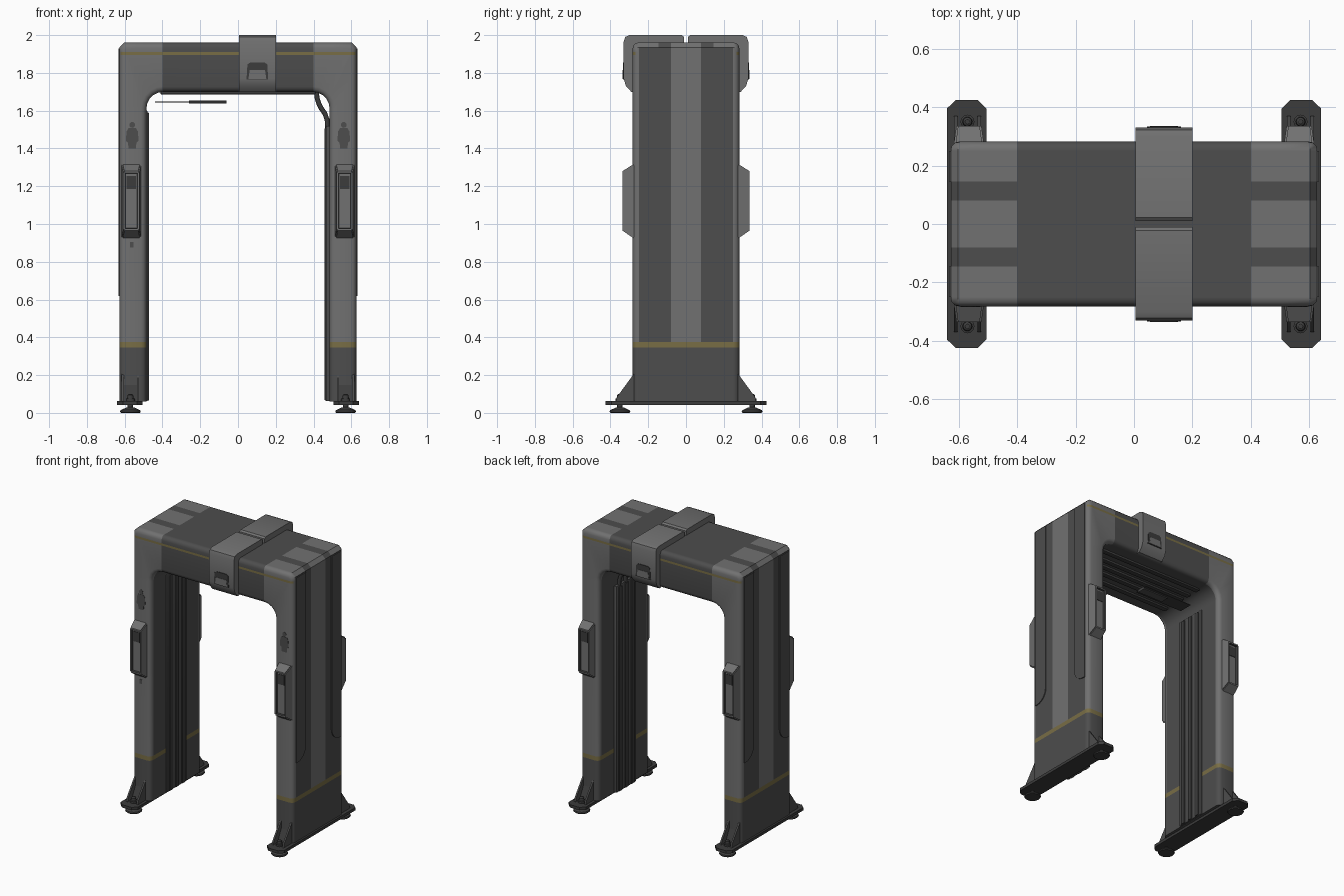
import bpy, bmesh, math
from mathutils import Vector

if "Cube" in bpy.data.objects:
    bpy.data.objects.remove(bpy.data.objects["Cube"])


def mat(name, *c):
    m = bpy.data.materials.new(name)
    m.diffuse_color = (*c, 1)
    m.use_nodes = True
    m.node_tree.nodes["Principled BSDF"].inputs["Base Color"].default_value = m.diffuse_color
    return m


LIGHT = mat("mid_grey", .165, .165, .165)
DARK = mat("dark_grey", .075, .075, .075)
BLACK = mat("charcoal", .045, .045, .045)
GOLD = mat("dull_gold", .19, .155, .06)


def finish(name, bm, mats, smooth=35):
    bmesh.ops.recalc_face_normals(bm, faces=bm.faces)
    me = bpy.data.meshes.new(name)
    bm.to_mesh(me)
    bm.free()
    ob = bpy.data.objects.new(name, me)
    bpy.context.collection.objects.link(ob)
    for m in mats:
        me.materials.append(m)
    bpy.ops.object.select_all(action='DESELECT')
    bpy.context.view_layer.objects.active = ob
    ob.select_set(True)
    bpy.ops.object.shade_smooth_by_angle(angle=math.radians(smooth))
    return ob


def prism(name, pts, axis, a, b, m, bevel=0):
    """Extrude a 2D outline along an axis from a to b."""
    def place(p, d):
        return {'x': (d, p[0], p[1]), 'y': (p[0], d, p[1]), 'z': (p[0], p[1], d)}[axis]
    bm = bmesh.new()
    lo = [bm.verts.new(place(p, a)) for p in pts]
    hi = [bm.verts.new(place(p, b)) for p in pts]
    n = len(pts)
    bm.faces.new(lo)
    bm.faces.new(hi[::-1])
    for i in range(n):
        bm.faces.new((lo[i], lo[(i + 1) % n], hi[(i + 1) % n], hi[i]))
    if bevel:
        bmesh.ops.bevel(bm, geom=bm.edges[:], offset=bevel, segments=2, profile=.5, affect='EDGES')
    return finish(name, bm, [m])


def box(name, x0, x1, y0, y1, z0, z1, m, bevel=0):
    return prism(name, [(x0, y0), (x1, y0), (x1, y1), (x0, y1)], 'z', z0, z1, m, bevel)


def lathe(name, prof, x, y, m, n=20):
    """Turned part from (radius, height) points."""
    bm = bmesh.new()
    rings = [[bm.verts.new((x + r * math.cos(t * math.tau / n), y + r * math.sin(t * math.tau / n), z))
              for t in range(n)] for r, z in prof]
    for a, b in zip(rings, rings[1:]):
        for i in range(n):
            bm.faces.new((a[i], a[(i + 1) % n], b[(i + 1) % n], b[i]))
    bm.faces.new(rings[0])
    bm.faces.new(rings[-1])
    return finish(name, bm, [m])


# Portal body: matched outer and inner outlines joined into a solid arch
W, IN, D, R = .627, .485, .282, .09
outer = [(-W, .06), (-W, 1.61), (-W, 1.78), (-W, 1.935), (-.602, 1.96), (-.5, 1.96), (-.395, 1.96)]
inner = [(-IN, .06)]
for k in range(6):
    t = math.pi / 2 * k / 5
    inner.append((-.395 - R * math.cos(t), 1.61 + R * math.sin(t)))
outer += [(-x, z) for x, z in outer[::-1]]
inner += [(-x, z) for x, z in inner[::-1]]
bm = bmesh.new()
of, ob_, nf, nb = [[bm.verts.new((x, y, z)) for x, z in line]
                   for line, y in ((outer, -D), (outer, D), (inner, -D), (inner, D))]
N = len(outer)
for i in range(N - 1):
    for a, b in ((of, nf), (ob_, of), (nf, nb), (nb, ob_)):
        bm.faces.new((a[i], a[i + 1], b[i + 1], b[i]))
for i in (0, N - 1):
    bm.faces.new((of[i], nf[i], nb[i], ob_[i]))
bmesh.ops.recalc_face_normals(bm, faces=bm.faces)
rim = []
for e in bm.edges:
    flat = [abs(f.normal.y) > .9 for f in e.link_faces]
    foot = any(f.normal.z < -.9 and f.calc_center_median().z < .1 for f in e.link_faces)
    if flat[0] != flat[1] and not foot:
        rim.append(e)
bmesh.ops.bevel(bm, geom=rim, offset=.028, segments=3, profile=.5, affect='EDGES')
# Cut the colour borders into the body
cuts = [((1, 0, 0), v) for v in (-.4, .4)]
cuts += [((0, 1, 0), s * v) for v in (.08, .145, .25) for s in (-1, 1)]
cuts += [((0, 0, 1), v) for v in (.345, .375, 1.895, 1.91)]
for nrm, v in cuts:
    bmesh.ops.bisect_plane(bm, geom=bm.verts[:] + bm.edges[:] + bm.faces[:], dist=1e-5,
                           plane_co=Vector(nrm) * v, plane_no=nrm)
bmesh.ops.recalc_face_normals(bm, faces=bm.faces)
for f in bm.faces:
    c, n = f.calc_center_median(), f.normal
    ax, ay = abs(c.x), abs(c.y)
    inside = abs(n.y) < .5 and ax < .52 and c.z < 1.75
    if c.z < .345:
        k = 1
    elif c.z < .375:
        k = 3
    elif inside:
        k = 0 if ay > .25 and ax > .4 else 1
    elif abs(n.y) > .6:
        k = 3 if 1.895 < c.z < 1.91 else (0 if ax > .4 else 1)
    elif n.z > .6:
        k = 0 if ax > .4 and (ay < .08 or ay > .145) else 1
    else:
        k = 0 if (ay < .08 or ay > .25) and ax > .4 else 1
    f.material_index = k
finish("portal_body", bm, [LIGHT, DARK, BLACK, GOLD])

for s in (-1, 1):
    # Front and back halves of the beam clamp with a latch window
    prism("beam_clamp", [(s * y, z) for y, z in (
        (.27, 1.70), (.29, 1.70), (.318, 1.73), (.33, 1.77), (.33, 1.965), (.322, 1.99), (.30, 2.0),
        (.022, 2.0), (.01, 1.99), (.01, 1.95), (.27, 1.95))], 'x', .005, .2, LIGHT)
    prism("latch_frame", [(.045, 1.765), (.16, 1.765), (.155, 1.845), (.14, 1.855), (.065, 1.855), (.05, 1.845)],
          'y', s * .325, s * .334, BLACK)
    prism("latch_plate", [(.055, 1.768), (.15, 1.768), (.143, 1.815), (.062, 1.815)],
          'y', s * .33, s * .336, LIGHT)

for sx in (-1, 1):
    cx = sx * .565
    # Base plate with clipped corners
    prism("base_plate", [(sx * .5725 + a * .0675, b * .425) for a, b in (
        (-.55, -1), (.55, -1), (1, -.93), (1, .93), (.55, 1), (-.55, 1), (-1, .93), (-1, -.93))],
        'z', .042, .062, BLACK)
    for sy in (-1, 1):
        # Levelling foot and its bolt
        lathe("levelling_foot", [(.05, 0), (.055, .006), (.052, .014), (.022, .028), (.014, .03), (.014, .045)],
              sx * .57, sy * .35, BLACK)
        lathe("foot_bolt", [(.024, .06), (.024, .075), (.017, .077), (.015, .095), (.008, .1)],
              sx * .57, sy * .35, BLACK, 12)
        # Triangular gussets
        for gx in (.53, .61):
            prism("base_gusset", [(sy * .26, .062), (sy * .37, .062), (sy * .365, .085), (sy * .27, .215), (sy * .26, .215)],
                  'x', sx * gx - .006, sx * gx + .006, DARK)
        prism("gusset_web", [(sy * .26, .062), (sy * .325, .062), (sy * .27, .17), (sy * .26, .17)],
              'x', sx * .57 - .036, sx * .57 + .036, BLACK)
        # Reader pod: tapered housing with a sunken window
        bm = bmesh.new()
        back = [bm.verts.new((cx + a * .053, sy * .265, z)) for a, z in ((-1, .915), (1, .915), (1, 1.325), (-1, 1.325))]
        fr = [bm.verts.new((cx + a * .043, sy * .336, z)) for a, z in ((-1, .965), (1, .965), (1, 1.28), (-1, 1.28))]
        bm.faces.new(back)
        face = bm.faces.new(fr)
        for i in range(4):
            bm.faces.new((back[i], back[(i + 1) % 4], fr[(i + 1) % 4], fr[i]))
        bmesh.ops.recalc_face_normals(bm, faces=bm.faces)
        edges = [e for e in bm.edges if all(abs(f.normal.y) < .9 for f in e.link_faces)]
        wall = bmesh.ops.inset_region(bm, faces=[face], thickness=.015)['faces']
        sunk = bmesh.ops.inset_region(bm, faces=[face], thickness=.003, depth=-.015)['faces']
        for f in sunk:
            f.material_index = 1
        bmesh.ops.bevel(bm, geom=edges, offset=.006, segments=2, affect='EDGES')
        finish("reader_pod", bm, [LIGHT, BLACK])
        box("pod_window", cx - .024, cx + .024, sy * .318, sy * .325, 1.185, 1.255, BLACK)
        # Side cover panel with a rounded lower corner
        arc = [(.235 - .09 * math.sin(t * math.pi / 12), .71 - .09 * math.cos(t * math.pi / 12)) for t in range(7)]
        prism("side_cover", [(sy * y, z) for y, z in [(.25, .62)] + arc + [(.145, 1.93), (.25, 1.93)]],
              'x', sx * .62, sx * .633, DARK)

    # Inner rail housing on each leg, with raised cable rails
    top, dep = (1.52, .466) if sx > 0 else (1.60, .478)
    box("rail_housing", sx * dep, sx * .5, -.11, .11, .062, top, DARK, .004)
    for y in (-.07, 0, .07):
        box("leg_rail", sx * (dep - .007), sx * .49, y - .018, y + .018, .065, top - .01, BLACK, .004)

    # Person-shaped marking on the front of the leg
    y0, y1 = -D - .002, -D + .003
    prism("marking_head", [(cx - sx * .005 + .015 * math.cos(i * math.tau / 12), 1.525 + .016 * math.sin(i * math.tau / 12))
                           for i in range(12)], 'y', y0, y1, DARK)
    prism("marking_body", [(cx - sx * .005 + a, z) for a, z in (
        (-.02, 1.40), (.02, 1.40), (.022, 1.43), (.034, 1.44), (.03, 1.49), (.02, 1.507),
        (-.02, 1.507), (-.03, 1.49), (-.034, 1.44), (-.022, 1.43))], 'y', y0, y1, DARK)

# Small service label on the left leg
box("service_plate", -.572, -.552, -D - .002, -D + .003, .875, .905, DARK)

# Rails running under the beam
for y in (-.16, -.07, 0, .07, .16):
    box("beam_rail", -.41, .41, y - .018, y + .018, 1.686, 1.71, BLACK, .004)

# Hanging sensor bar under the beam
box("sensor_bar", -.26, -.06, -.03, .03, 1.637, 1.654, DARK)
box("sensor_strip", -.44, -.06, -.05, .05, 1.644, 1.648, BLACK)

# Bent cables joining the beam rails to the right leg
for y in (-.07, 0, .07):
    cu = bpy.data.curves.new("corner_cable", 'CURVE')
    cu.dimensions = '3D'
    cu.bevel_depth = .013
    cu.bevel_resolution = 2
    cu.use_fill_caps = True
    sp = cu.splines.new('POLY')
    pts = [(.415, 1.705), (.418, 1.67), (.427, 1.64), (.442, 1.61), (.46, 1.585), (.472, 1.55), (.474, 1.49)]
    sp.points.add(len(pts) - 1)
    for p, (x, z) in zip(sp.points, pts):
        p.co = (x, y, z, 1)
    ob = bpy.data.objects.new("corner_cable", cu)
    bpy.context.collection.objects.link(ob)
    cu.materials.append(BLACK)
    bpy.ops.object.select_all(action='DESELECT')
    bpy.context.view_layer.objects.active = ob
    ob.select_set(True)
    bpy.ops.object.convert(target='MESH')
